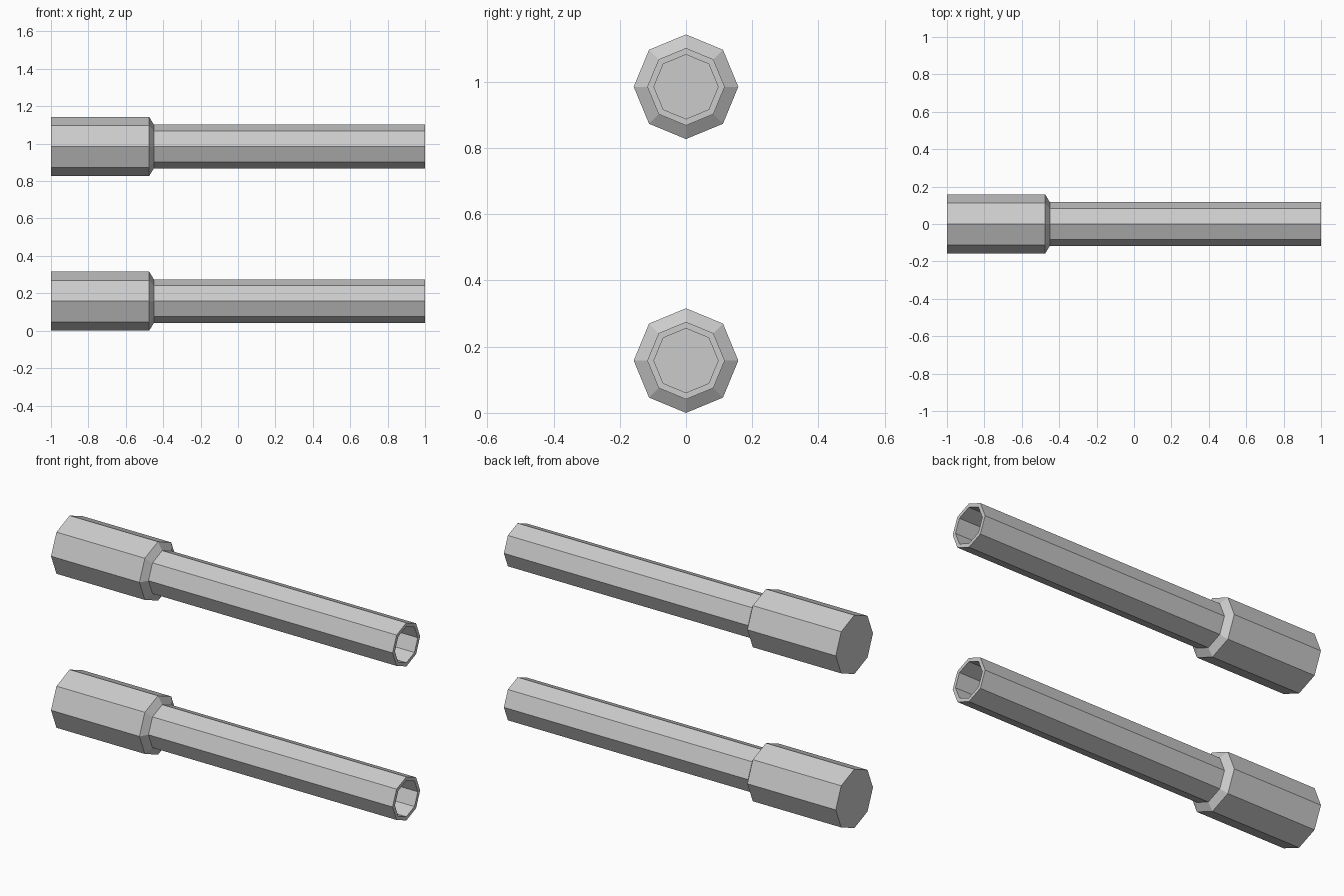
import bpy, bmesh, math

if "Cube" in bpy.data.objects:
    bpy.data.objects.remove(bpy.data.objects["Cube"])

SIDES = 8
RADIUS = 0.158

# Profile (x, radius) from the closed sleeve end, along the tube, then back into the bore
PROFILE = [(-1.0, RADIUS), (-0.475, RADIUS), (-0.45, 0.117),
           (1.0, 0.117), (1.0, 0.097), (0.5, 0.097)]


def octagonal_tube(name, z):
    bm = bmesh.new()
    rings = []
    for x, r in PROFILE:
        angles = [2 * math.pi * i / SIDES for i in range(SIDES)]
        rings.append([bm.verts.new((x, r * math.cos(a), r * math.sin(a))) for a in angles])
    # Side walls between neighbouring rings
    for a, b in zip(rings, rings[1:]):
        for i in range(SIDES):
            j = (i + 1) % SIDES
            bm.faces.new((a[i], a[j], b[j], b[i]))
    # Closed back end and bore floor
    bm.faces.new(rings[0])
    bm.faces.new(rings[-1])
    bmesh.ops.recalc_face_normals(bm, faces=bm.faces)
    mesh = bpy.data.meshes.new(name)
    bm.to_mesh(mesh)
    bm.free()
    obj = bpy.data.objects.new(name, mesh)
    obj.location.z = z
    bpy.context.collection.objects.link(obj)


# Two identical stacked tubes
octagonal_tube("lower_barrel", RADIUS)
octagonal_tube("upper_barrel", 0.985)
